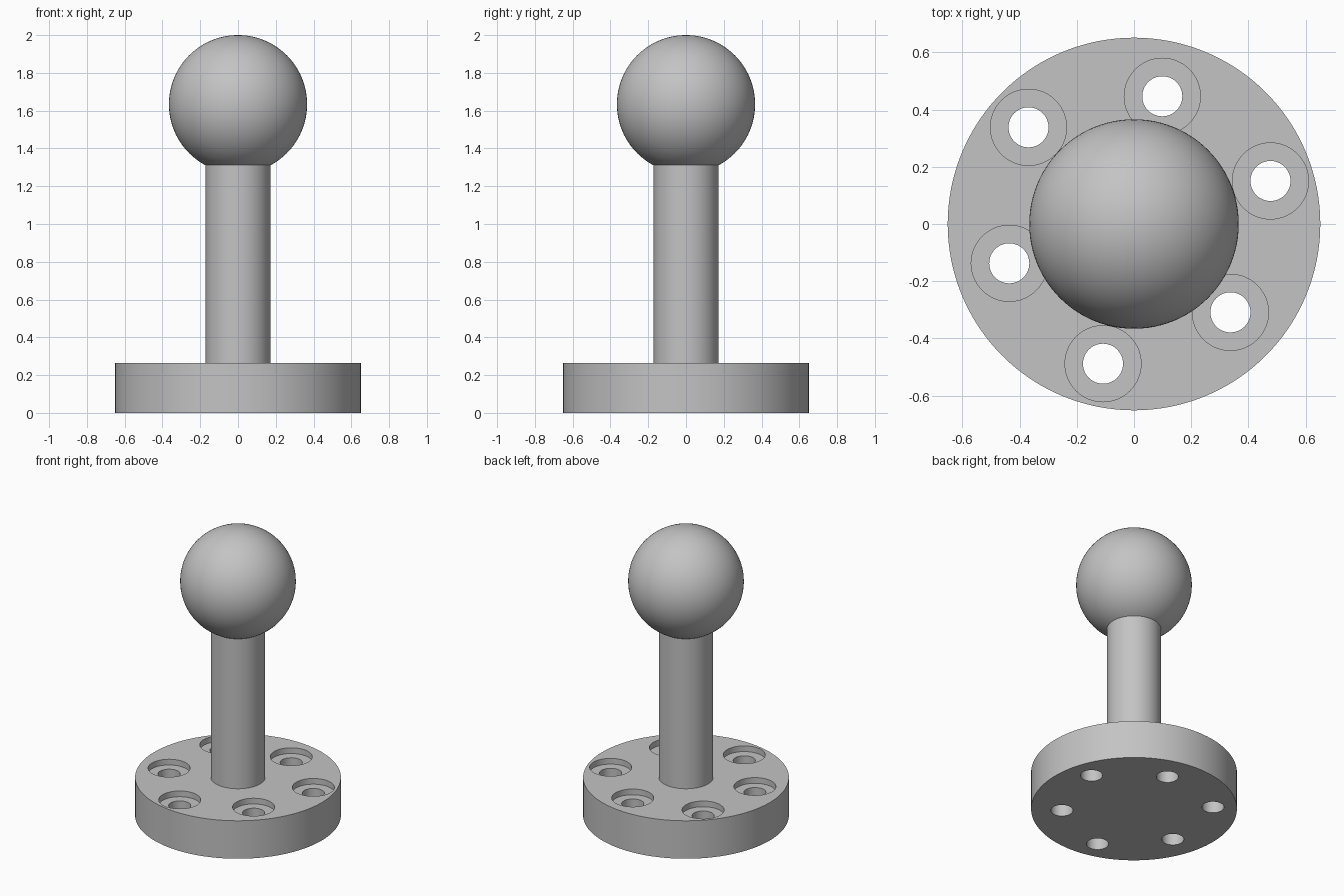
import bpy
from math import cos, sin, radians

default = bpy.data.objects.get("Cube")
if default:
    bpy.data.objects.remove(default, do_unlink=True)

# One plain grey for the whole model
GREY = (0.55, 0.55, 0.55, 1)
grey = bpy.data.materials.new("plain_grey")
grey.use_nodes = True
grey.diffuse_color = GREY
grey.node_tree.nodes["Principled BSDF"].inputs["Base Color"].default_value = GREY


def finish(obj):
    obj.data.materials.clear()
    obj.data.materials.append(grey)
    bpy.ops.object.select_all(action="DESELECT")
    obj.select_set(True)
    bpy.context.view_layer.objects.active = obj
    bpy.ops.object.shade_smooth_by_angle(angle=radians(30))


def cylinder(name, radius, bottom, top, x=0, y=0, sides=96):
    bpy.ops.mesh.primitive_cylinder_add(
        vertices=sides, radius=radius, depth=top - bottom,
        location=(x, y, (bottom + top) / 2))
    obj = bpy.context.object
    obj.name = name
    return obj


def cut(target, cutter):
    cutter.hide_render = True
    bpy.context.view_layer.objects.active = target
    mod = target.modifiers.new("hole", "BOOLEAN")
    mod.operation = "DIFFERENCE"
    mod.solver = "EXACT"
    mod.object = cutter
    bpy.ops.object.modifier_apply(modifier=mod.name)
    bpy.data.objects.remove(cutter, do_unlink=True)


BASE_TOP = 0.265
BORE_DEPTH = 0.04

# Round base with six counterbored holes on two alternating circles
base = cylinder("base_flange", 0.651, 0, BASE_TOP, sides=128)
for i in range(6):
    angle = radians(17.5 + 60 * i)
    reach = 0.457 if i % 2 else 0.5
    x, y = reach * cos(angle), reach * sin(angle)
    cut(base, cylinder("counterbore", 0.133, BASE_TOP - BORE_DEPTH, 0.4, x, y, 64))
    cut(base, cylinder("bolt_hole", 0.07, -0.1, 0.4, x, y, 48))
finish(base)

# Post, sunk slightly into the base and the ball
finish(cylinder("post", 0.172, BASE_TOP - 0.02, 1.34))

# Ball on top
BALL = 0.366
bpy.ops.mesh.primitive_uv_sphere_add(
    segments=96, ring_count=48, radius=BALL, location=(0, 0, 2 - BALL))
ball = bpy.context.object
ball.name = "ball"
finish(ball)
